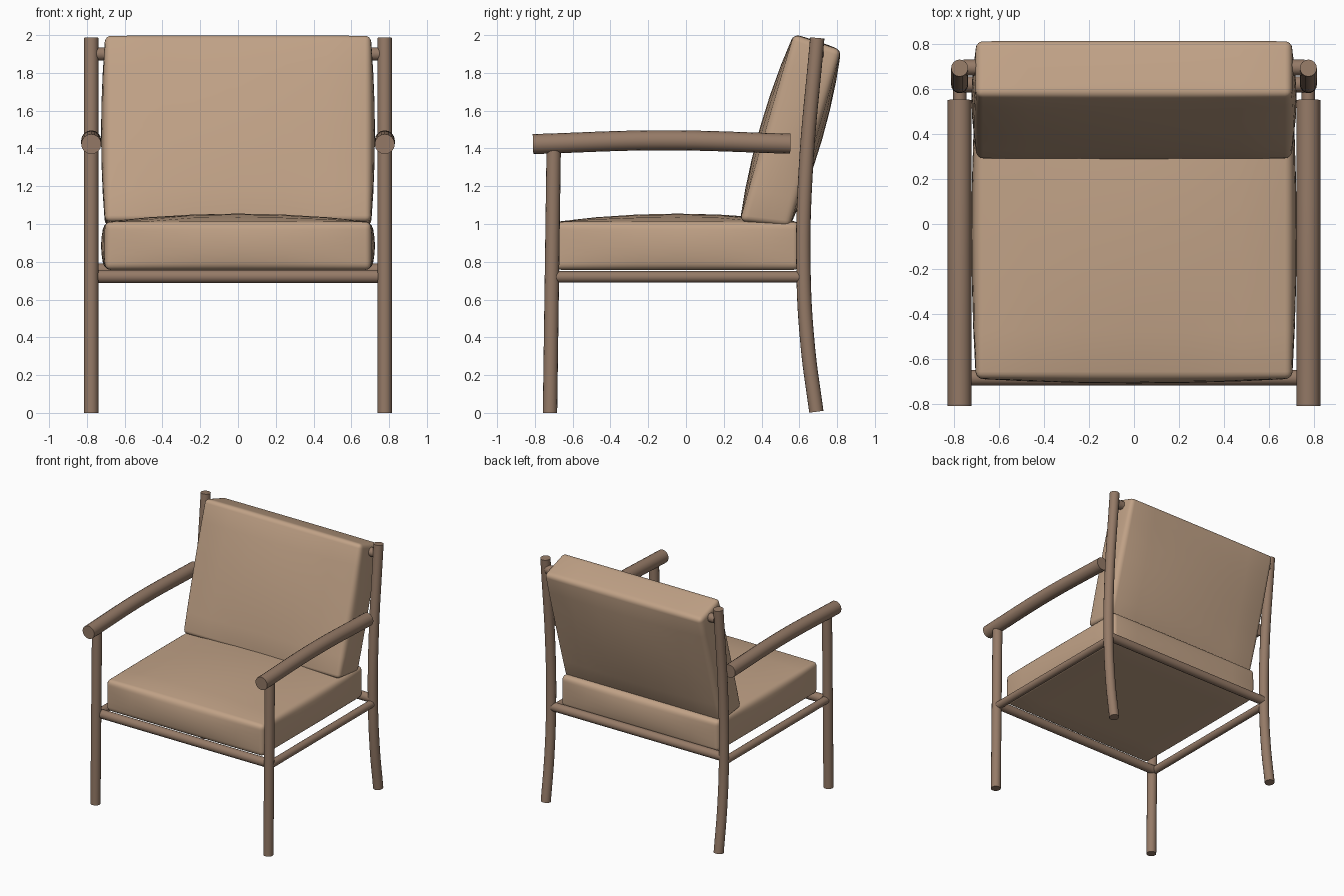
import bpy
import bmesh
import math
from mathutils import Vector

default = bpy.data.objects.get("Cube")
if default:
    bpy.data.objects.remove(default, do_unlink=True)


def material(name, rgb):
    mat = bpy.data.materials.new(name)
    mat.use_nodes = True
    mat.diffuse_color = (*rgb, 1)
    mat.node_tree.nodes["Principled BSDF"].inputs["Base Color"].default_value = (*rgb, 1)
    return mat


WOOD = material("warm brown wood", (0.30, 0.195, 0.135))
FABRIC = material("tan fabric", (0.53, 0.36, 0.24))


def activate(obj):
    bpy.ops.object.select_all(action="DESELECT")
    obj.select_set(True)
    bpy.context.view_layer.objects.active = obj


def tube(name, points, radius):
    """Round rod through the given points, closed at both ends."""
    curve = bpy.data.curves.new(name, "CURVE")
    curve.dimensions = "3D"
    curve.bevel_depth = radius
    curve.bevel_resolution = 6
    curve.use_fill_caps = True
    curve.resolution_u = 8
    spline = curve.splines.new("BEZIER")
    spline.bezier_points.add(len(points) - 1)
    for bp, co in zip(spline.bezier_points, points):
        bp.co = co
        bp.handle_left_type = bp.handle_right_type = "AUTO"
    curve.materials.append(WOOD)
    obj = bpy.data.objects.new(name, curve)
    bpy.context.collection.objects.link(obj)
    activate(obj)
    bpy.ops.object.convert(target="MESH")
    bpy.ops.object.shade_smooth_by_angle(angle=math.radians(40))


def cushion(name, half_width, corners, bulge, radius=0.032):
    """Soft block: side outline from four (y, z) corners, faces puffed outward.

    corners: bottom front, bottom back, top front, top back
    bulge: puff on the sides, front, back, bottom, top
    """
    bf, bb, tf, tb = (Vector((0, *c)) for c in corners)
    up = ((tf + tb) - (bf + bb)).normalized()
    back = ((bb + tb) - (bf + tf)).normalized()
    sides, front, rear, bottom, top = bulge

    bm = bmesh.new()
    bmesh.ops.create_cube(bm, size=2)
    bmesh.ops.subdivide_edges(bm, edges=bm.edges[:], cuts=5, use_grid_fill=True)
    for vert in bm.verts:
        u, v, w = vert.co
        s, t = (v + 1) / 2, (w + 1) / 2
        pos = bf.lerp(bb, s).lerp(tf.lerp(tb, s), t)
        pu, pv, pw = 1 - u * u, 1 - v * v, 1 - w * w
        pos.x = u * (half_width + sides * pv * pw)
        pos += back * v * (rear if v > 0 else front) * pu * pw
        pos += up * w * (top if w > 0 else bottom) * pu * pv
        vert.co = pos
    bmesh.ops.recalc_face_normals(bm, faces=bm.faces[:])
    rims = [e for e in bm.edges if e.calc_face_angle(0) > math.radians(45)]
    bmesh.ops.bevel(bm, geom=rims, offset=radius, segments=4, profile=0.5,
                    affect="EDGES", clamp_overlap=True)
    mesh = bpy.data.meshes.new(name)
    bm.to_mesh(mesh)
    bm.free()
    mesh.materials.append(FABRIC)
    obj = bpy.data.objects.new(name, mesh)
    bpy.context.collection.objects.link(obj)
    activate(obj)
    bpy.ops.object.shade_smooth()


# Side frames: legs, armrests and side rails
BACK_LEG = [(0.69, 0.006), (0.645, 0.35), (0.622, 0.75), (0.632, 1.25), (0.695, 1.985)]
FRONT_LEG = [(-0.72, 0), (-0.70, 1.43)]
ARM = [(-0.81, 1.423), (-0.13, 1.443), (0.553, 1.425)]
SIDE_RAIL = [(-0.69, 0.72), (0.62, 0.72)]
for side, x in (("left", 0.777), ("right", -0.777)):
    for part, path, radius in (("back_leg", BACK_LEG, 0.038),
                               ("front_leg", FRONT_LEG, 0.038),
                               ("armrest", ARM, 0.053),
                               ("side_rail", SIDE_RAIL, 0.03)):
        tube(f"{side}_{part}", [(x, y, z) for y, z in path], radius)

# Cross rails
for part, y, z in (("front_rail", -0.685, 0.722),
                   ("back_rail", 0.622, 0.755),
                   ("top_back_rail", 0.697, 1.9)):
    tube(part, [(-0.76, y, z), (0.76, y, z)], 0.035)

# Cushions
cushion("seat_cushion", 0.705,
        [(-0.69, 0.757), (0.60, 0.757), (-0.69, 1.012), (0.60, 1.012)],
        (0.02, 0.02, 0.02, 0.0, 0.043))
cushion("back_cushion", 0.705,
        [(0.285, 1.015), (0.55, 0.985), (0.57, 2.005), (0.822, 1.92)],
        (0.02, 0.035, 0.035, 0.0, 0.005))
